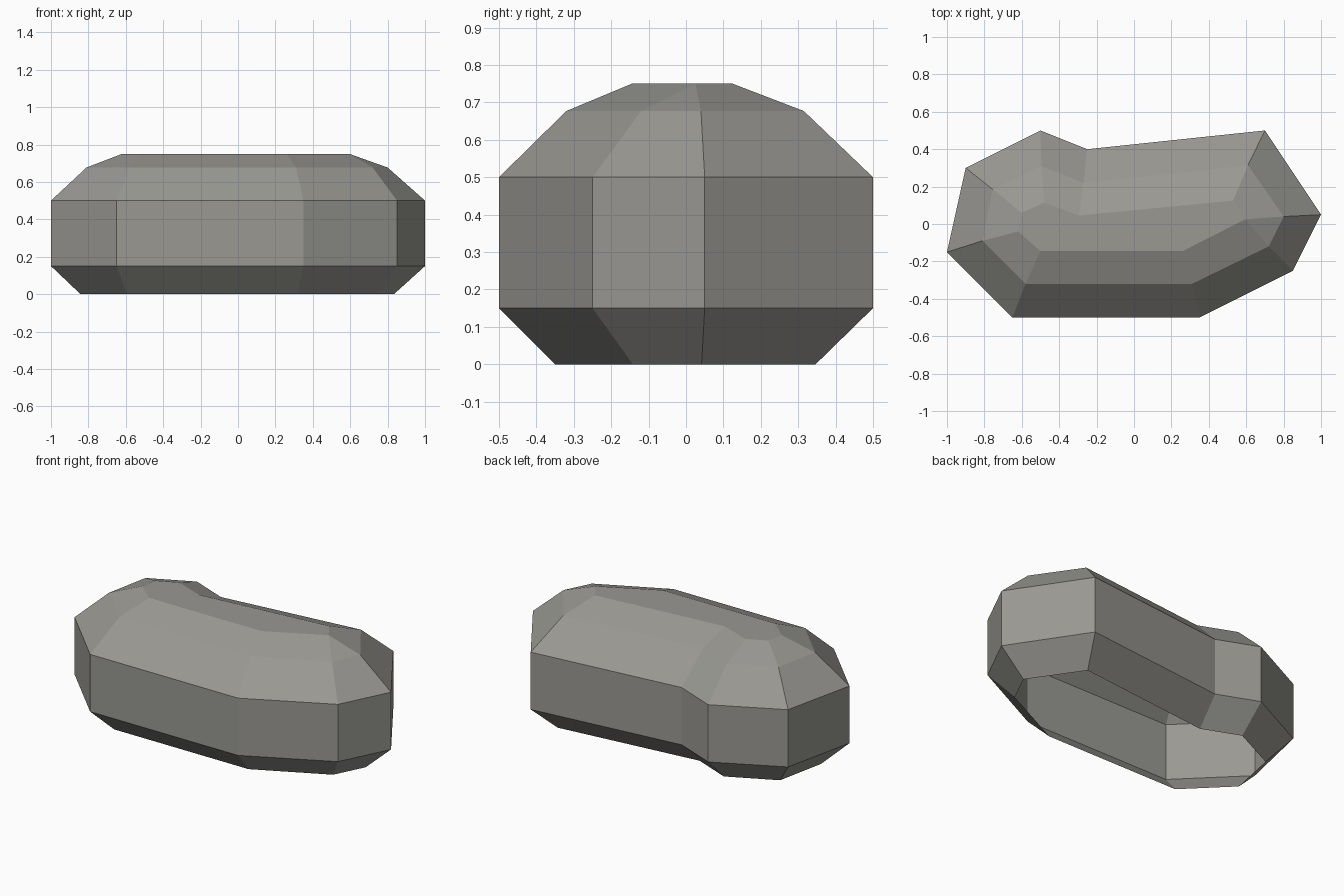
import bpy
import bmesh
from mathutils import Vector

cube = bpy.data.objects.get("Cube")
if cube:
    bpy.data.objects.remove(cube)

# Plan outlines, counter-clockwise from the front right corner
body = [(-.65, -.5), (.35, -.5), (.85, -.25), (1, .05), (.7, .5),
        (-.25, .4), (-.5, .5), (-.9, .3), (-1, -.15)]
shoulder = [(-.58, -.32), (.31, -.32), (.72, -.12), (.8, .04), (.61, .315),
            (-.27, .22), (-.495, .31), (-.755, .185), (-.81, -.09)]
crown = [(-.5, -.145), (.26, -.145), (.595, .025), (.595, .025), (.53, .125),
         (-.295, .045), (-.48, .115), (-.6, .06), (-.62, -.04)]
# The foot tapers in slightly less than the shoulder
foot = [Vector(a).lerp(Vector(b), .83) for a, b in zip(body, shoulder)]

stone = bpy.data.materials.new("warm_grey_stone")
stone.use_nodes = True
grey = (.32, .315, .29, 1)
stone.diffuse_color = grey
shader = stone.node_tree.nodes["Principled BSDF"]
shader.inputs["Base Color"].default_value = grey
shader.inputs["Roughness"].default_value = .9

# Loft the rings into a faceted boulder, left open underneath
bm = bmesh.new()
levels = [(foot, 0), (body, .15), (body, .5), (shoulder, .677), (crown, .75)]
rings = [[bm.verts.new((p[0], p[1], z)) for p in outline] for outline, z in levels]
for low, high in zip(rings, rings[1:]):
    for i in range(len(low)):
        j = (i + 1) % len(low)
        bm.faces.new((low[i], low[j], high[j], high[i]))
bm.faces.new(rings[-1])
bmesh.ops.remove_doubles(bm, verts=bm.verts, dist=.001)

mesh = bpy.data.meshes.new("boulder")
bm.to_mesh(mesh)
bm.free()
mesh.materials.append(stone)
bpy.context.collection.objects.link(bpy.data.objects.new("boulder", mesh))
